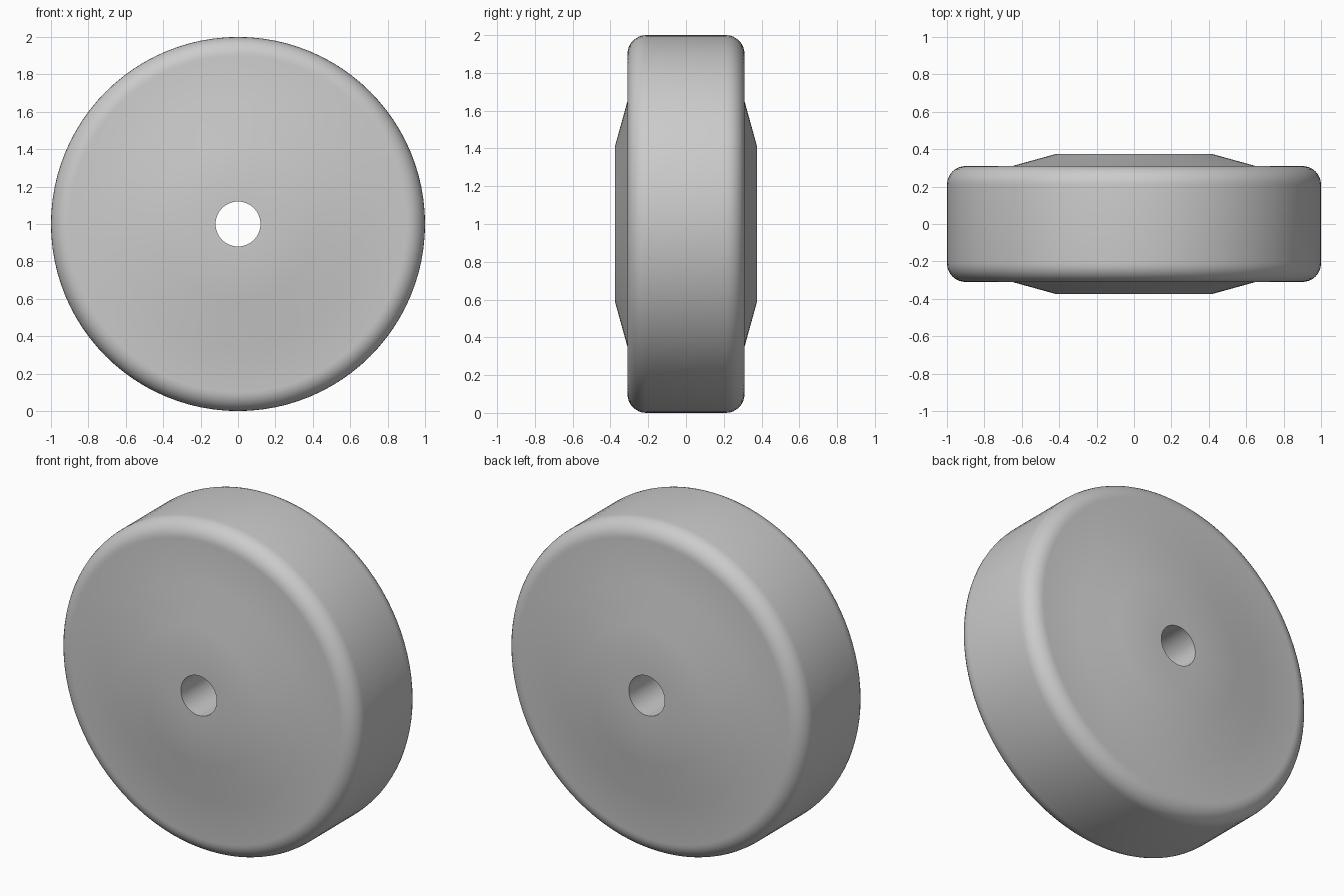
import bpy, bmesh
from math import sin, cos, pi, radians
from mathutils import Vector

cube = bpy.data.objects.get("Cube")
if cube:
    bpy.data.objects.remove(cube, do_unlink=True)

STEPS = 96
HUB_Y, RIM_Y, FILLET = 0.375, 0.31, 0.1

# Wheel grey
grey = bpy.data.materials.new("wheel_grey")
colour = (0.6, 0.6, 0.6, 1)
grey.diffuse_color = colour
grey.use_nodes = True
grey.node_tree.nodes["Principled BSDF"].inputs["Base Color"].default_value = colour

# Half profile as (radius, depth): bore edge, hub, sloped shoulder, rounded tread edge
half = [(0.12, HUB_Y), (0.415, HUB_Y), (0.65, RIM_Y)]
for i in range(9):
    a = pi / 2 * (1 - i / 8)
    half.append((1 - FILLET + FILLET * cos(a), RIM_Y - FILLET + FILLET * sin(a)))
profile = half + [(r, -y) for r, y in reversed(half)]

# Turn the closed profile about the axle
bm = bmesh.new()
verts = [bm.verts.new((r, y, 0)) for r, y in profile]
edges = [bm.edges.new((v, verts[(i + 1) % len(verts)])) for i, v in enumerate(verts)]
bmesh.ops.spin(bm, geom=verts + edges, cent=Vector(), axis=(0, 1, 0),
               angle=2 * pi, steps=STEPS, use_merge=True)
bmesh.ops.remove_doubles(bm, verts=bm.verts, dist=0.0001)
bmesh.ops.recalc_face_normals(bm, faces=bm.faces)

mesh = bpy.data.meshes.new("wheel")
bm.to_mesh(mesh)
bm.free()
mesh.materials.append(grey)
wheel = bpy.data.objects.new("wheel", mesh)
wheel.location.z = 1
bpy.context.collection.objects.link(wheel)

# Smooth shading with crisp bore edges
bpy.ops.object.select_all(action='DESELECT')
wheel.select_set(True)
bpy.context.view_layer.objects.active = wheel
bpy.ops.object.shade_smooth_by_angle(angle=radians(30))
